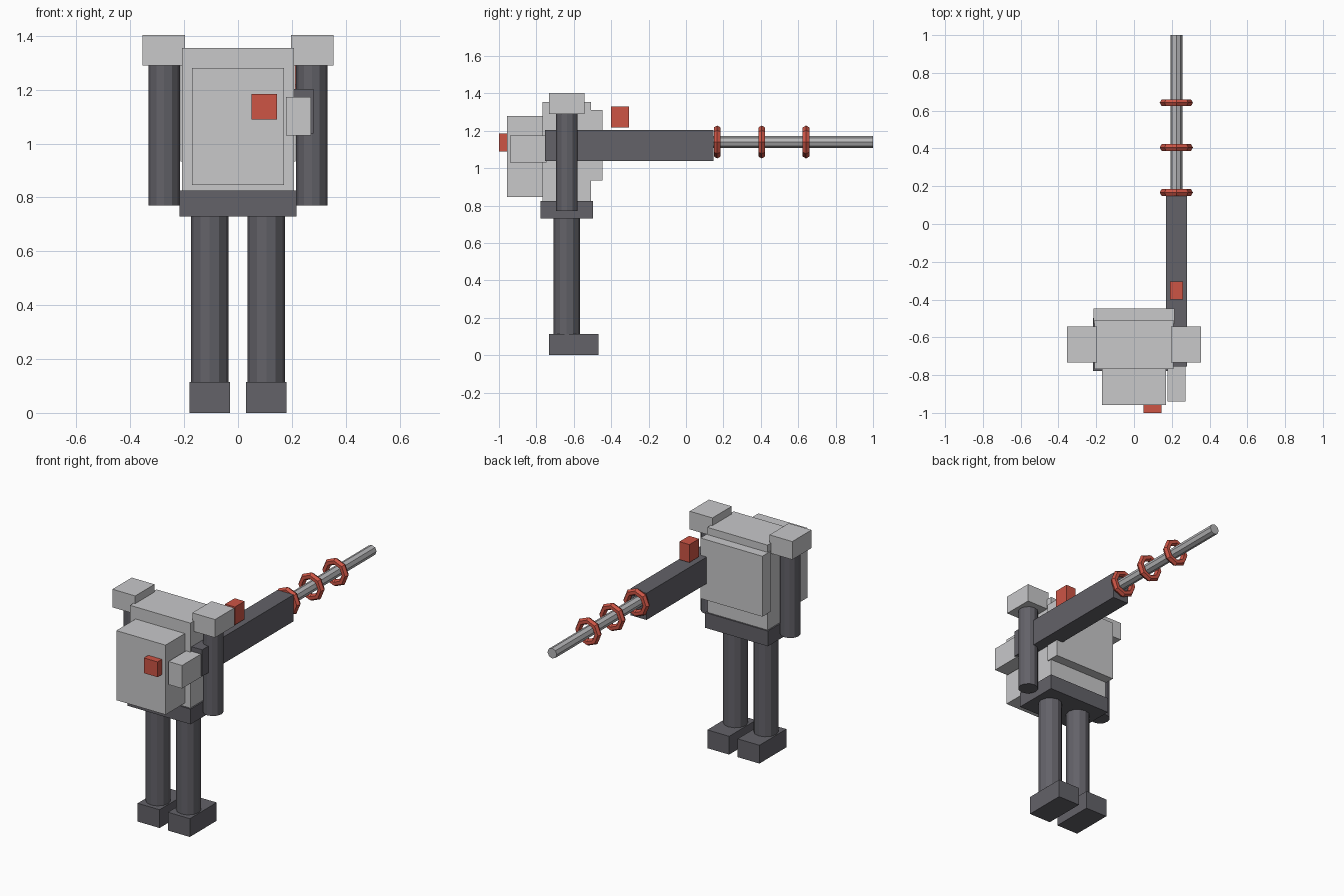
import bpy, bmesh, math
from mathutils import Matrix, Vector

if "Cube" in bpy.data.objects:
    bpy.data.objects.remove(bpy.data.objects["Cube"])


def material(name, rgb):
    m = bpy.data.materials.new(name)
    m.diffuse_color = (*rgb, 1)
    m.use_nodes = True
    m.node_tree.nodes["Principled BSDF"].inputs["Base Color"].default_value = m.diffuse_color
    return m


LIGHT = material("light_grey", (0.58, 0.58, 0.59))
DARK = material("dark_grey", (0.125, 0.122, 0.14))
RED = material("red", (0.61, 0.09, 0.06))
STEEL = material("steel", (0.47, 0.47, 0.48))


def finish(name, bm, mat):
    bmesh.ops.recalc_face_normals(bm, faces=bm.faces)
    me = bpy.data.meshes.new(name)
    bm.to_mesh(me)
    bm.free()
    me.materials.append(mat)
    ob = bpy.data.objects.new(name, me)
    bpy.context.collection.objects.link(ob)
    return ob


def box(name, x, y, z, mat):
    """Box from (min, max) pairs on each axis."""
    lo, hi = Vector((x[0], y[0], z[0])), Vector((x[1], y[1], z[1]))
    bm = bmesh.new()
    bmesh.ops.create_cube(bm, size=1, matrix=Matrix.Translation((lo + hi) / 2)
                          @ Matrix.Diagonal((*(hi - lo), 1)))
    return finish(name, bm, mat)


def cylinder(name, centre, radius, length, sides, mat, along_y=False):
    turn = Matrix.Rotation(math.pi / 2 if along_y else 0, 4, 'X')
    bm = bmesh.new()
    bmesh.ops.create_cone(bm, cap_ends=True, segments=sides, radius1=radius,
                          radius2=radius, depth=length,
                          matrix=Matrix.Translation(centre) @ turn)
    return finish(name, bm, mat)


def ring(name, centre, major, minor, mat, sides=8, tube=6):
    """Faceted torus around the y axis."""
    bm = bmesh.new()
    loops = []
    for i in range(sides):
        a = math.tau * i / sides
        loop = []
        for j in range(tube):
            b = math.tau * j / tube
            r = major + minor * math.cos(b)
            loop.append(bm.verts.new(Vector(centre) + Vector(
                (r * math.cos(a), minor * math.sin(b), r * math.sin(a)))))
        loops.append(loop)
    for i in range(sides):
        p, q = loops[i], loops[(i + 1) % sides]
        for j in range(tube):
            k = (j + 1) % tube
            bm.faces.new((p[j], q[j], q[k], p[k]))
    return finish(name, bm, mat)


# Torso
box("torso", (-0.208, 0.208), (-0.767, -0.507), (0.825, 1.355), LIGHT)
box("back_plate", (-0.214, 0.214), (-0.53, -0.447), (0.933, 1.31), LIGHT)
box("chest_box", (-0.17, 0.17), (-0.957, -0.76), (0.846, 1.28), LIGHT)
box("chest_button", (0.05, 0.145), (-1.0, -0.95), (1.09, 1.185), RED)
box("pelvis", (-0.217, 0.217), (-0.778, -0.497), (0.73, 0.825), DARK)

# Limbs, mirrored left and right
for side, s in (("left", -1), ("right", 1)):
    box(side + "_foot", sorted((s * 0.029, s * 0.18)), (-0.732, -0.467), (0, 0.114), DARK)
    cylinder(side + "_leg", (s * 0.105, -0.638, 0.42), 0.07, 0.63, 12, DARK)
    cylinder(side + "_arm", (s * 0.274, -0.637, 1.035), 0.058, 0.53, 12, DARK)
    box(side + "_shoulder", sorted((s * 0.197, s * 0.354)), (-0.732, -0.542), (1.29, 1.403), LIGHT)

# Long-barrelled launcher
box("launcher_body", (0.17, 0.281), (-0.754, 0.147), (1.037, 1.203), DARK)
box("launcher_stock", (0.178, 0.272), (-0.94, -0.745), (1.03, 1.174), LIGHT)
box("sight", (0.19, 0.259), (-0.4, -0.305), (1.217, 1.329), RED)
cylinder("barrel", (0.224, 0.565, 1.14), 0.032, 0.87, 8, STEEL, along_y=True)
for i, y in enumerate((0.167, 0.405, 0.642)):
    ring(f"barrel_ring_{i + 1}", (0.224, y, 1.14), 0.067, 0.021, RED)
